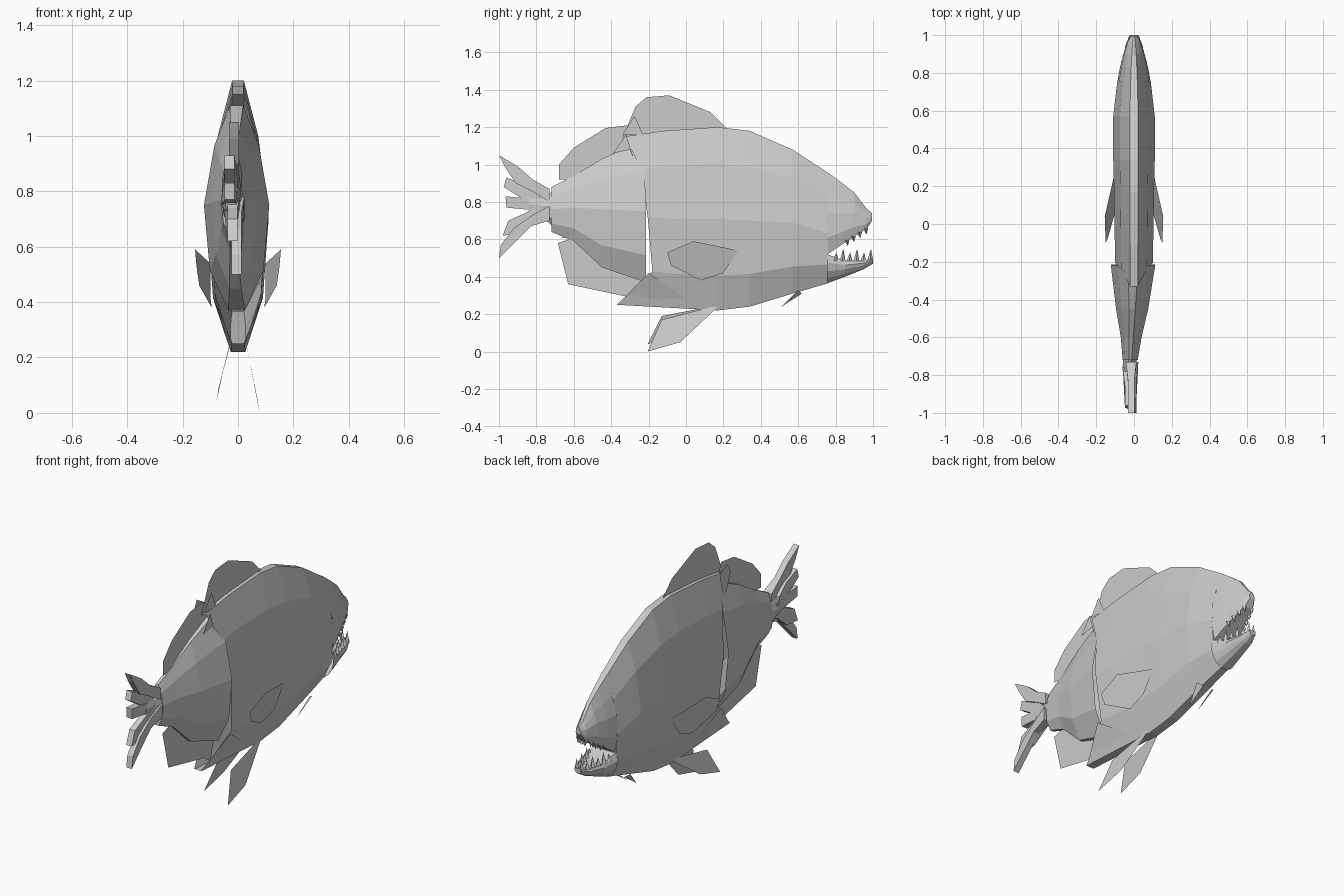
import bpy, math
from mathutils import Vector

if "Cube" in bpy.data.objects:
    bpy.data.objects.remove(bpy.data.objects["Cube"])


def make(name, verts, faces):
    me = bpy.data.meshes.new(name)
    me.from_pydata(verts, [], faces)
    me.update()
    ob = bpy.data.objects.new(name, me)
    bpy.context.collection.objects.link(ob)
    return ob


# Half cross-sections: (width fraction, height fraction about the middle)
BODY = [(.2, 1), (.68, .6), (1, 0), (.82, -.62), (.25, -1)]
UPPER = [(.2, 1), (.6, .5), (.9, 0), (1, -.6), (.8, -1)]
LOWER = [(.85, 1), (1, .5), (.9, 0), (.65, -.6), (.25, -1)]


def loft(name, section, rings, cap_start=False, cap_end=False):
    """Rings are (y or five y levels, top, middle, bottom, half width, x shift)."""
    verts, faces, n = [], [], 10
    for y, zt, zm, zb, w, sx in rings:
        ys = y if isinstance(y, tuple) else (y,) * 5
        right = []
        for (fw, fz), yy in zip(section, ys):
            z = zm + fz * ((zt - zm) if fz > 0 else (zm - zb))
            right.append((fw * w, yy, z))
        verts += [(sx + p[0], p[1], p[2]) for p in right]
        verts += [(sx - p[0], p[1], p[2]) for p in reversed(right)]
    for r in range(len(rings) - 1):
        for i in range(n):
            a, b = r * n + i, r * n + (i + 1) % n
            faces.append((a, b, b + n, a + n))
    if cap_start:
        faces.append(tuple(reversed(range(n))))
    if cap_end:
        k = (len(rings) - 1) * n
        faces.append(tuple(range(k, k + n)))
    return make(name, verts, faces)


def fin(name, pts, x=0.0):
    """Flat sheet in the y-z plane."""
    return make(name, [(x, y, z) for y, z in pts], [tuple(range(len(pts)))])


def lobe(name, pts, x, t_root, t_tip):
    """Solid tail ray; first and last points are at the root."""
    n = len(pts)
    verts = []
    for s in (1, -1):
        for i, (y, z) in enumerate(pts):
            t = t_root if i in (0, n - 1) else t_tip
            verts.append((x + s * t, y, z))
    faces = [tuple(range(n)), tuple(reversed(range(n, 2 * n)))]
    faces += [(i, i + n, (i + 1) % n + n, (i + 1) % n) for i in range(n)]
    return make(name, verts, faces)


# Front shell, open at its slanted rear edge
loft("front_body", BODY, [
    ((-.33, -.24, -.205, -.18, -.37), 1.15, .72, .25, .1, 0),
    ((-.12, -.1, -.08, -.06, -.1), 1.18, .71, .235, .102, 0),
    (.17, 1.2, .71, .22, .106, 0),
    (.34, 1.18, .7, .24, .11, 0),
    (.57, 1.08, .69, .31, .11, 0),
    (.76, .955, .63, .365, .088, 0)], cap_end=True)

# Rear body tapering to the tail root
loft("rear_body", BODY, [
    ((-.27, -.22, -.215, -.215, -.215), 1.11, .75, .37, .118, -.005),
    (-.45, 1.03, .76, .45, .085, -.01),
    (-.6, .94, .77, .59, .055, -.015),
    (-.72, .88, .76, .64, .04, -.02)], cap_end=True)

# Open mouth
loft("upper_head", UPPER, [
    (.755, .96, .74, .52, .088, 0),
    (.83, .905, .74, .57, .074, 0),
    (.9, .85, .74, .615, .056, 0),
    (.965, .765, .72, .655, .036, 0),
    (.995, .74, .72, .7, .018, 0)], cap_end=True)
loft("lower_jaw", LOWER, [
    (.755, .52, .43, .365, .088, 0),
    (.85, .485, .44, .4, .066, 0),
    (.95, .485, .46, .44, .044, 0),
    (1.0, .5, .485, .47, .022, 0)], cap_end=True)

# Teeth along both jaws
def tooth(name, base, tip, r):
    b = Vector(base)
    v = [b + Vector((r * math.cos(a), r * math.sin(a), 0))
         for a in (0, math.pi / 2, math.pi, 3 * math.pi / 2)] + [Vector(tip)]
    make(name, v, [(i, (i + 1) % 4, 4) for i in range(4)])

for side in (-1, 1):
    for i in range(6):
        t = i / 5
        y, x = .8 + .185 * t, side * (.066 - .05 * t)
        h = .055 if i % 2 else .035
        tooth("lower_tooth", (x, y, .485), (x * .95, y + .004, .495 + h), .016)
    for i in range(4):
        t = i / 3
        y, x = .86 + .1 * t, side * (.056 - .03 * t)
        tooth("upper_tooth", (x, y, .595 + .065 * t),
              (x * .9, y + .005, .565 + .06 * t), .014)

# Back and belly fins
fin("front_dorsal_fin", [(-.34, 1.14), (-.27, 1.31), (-.21, 1.36), (-.09, 1.37),
                         (.13, 1.28), (.22, 1.19), (0, 1.15)])
fin("rear_dorsal_fin", [(-.68, .92), (-.68, 1.0), (-.6, 1.09), (-.43, 1.195),
                        (-.31, 1.21), (-.26, 1.09), (-.45, 1.0), (-.58, .92)], -.01)
fin("anal_fin", [(-.685, .58), (-.63, .36), (-.3, .29), (-.24, .25), (-.2, .4),
                 (-.45, .48), (-.6, .61)], -.01)
fin("anal_fin_tip", [(-.67, .61), (-.6, .6), (-.58, .64)], -.01)
for x, pts in ((-.05, [(-.34, 1.15), (-.31, 1.21), (-.24, 1.17), (-.28, 1.0)]),
               (.02, [(-.34, 1.16), (-.275, 1.26), (-.23, 1.16)]),
               (.045, [(-.39, 1.06), (-.32, 1.16), (-.27, 1.0), (-.3, 1.08)])):
    fin("back_spike", pts, x)

# Paired fins and chin barbs
for side, lift in ((1, 0), (-1, .04)):
    pelvic = [(.03, .18, .25), (.045, -.13, .17 + lift / 2), (.078, -.205, lift),
              (.07, -.03, .05 + lift), (.035, .15, .22)]
    pect = [(.1, .28, .54), (.155, .04, .59), (.15, -.1, .53), (.14, -.08, .46),
            (.095, .08, .38), (.1, .2, .42)]
    barb = [(.06, .6, .33), (.03, .5, .23), (.03, .54, .26), (.03, .62, .31)]
    for nm, pts in (("pelvic_fin", pelvic), ("pectoral_fin", pect), ("chin_barb", barb)):
        make(nm, [(side * x, y, z) for x, y, z in pts], [tuple(range(len(pts)))])
    # Rear lower flap of the shell
    make("belly_flap", [(side * x, y, z) for x, y, z in
                        [(.02, -.37, .25), (.09, -.2, .42), (.05, -.02, .3), (.02, 0, .23)]],
         [(0, 1, 2, 3)])

# Tail root and spreading rays
loft("tail_root", BODY, [
    (-.70, .86, .77, .66, .036, -.02),
    (-.77, .83, .78, .72, .036, -.025),
    (-.84, .87, .79, .69, .022, -.025)], True, True)
for x, pts in (
        (-.015, [(-.73, .8), (-.83, .86), (-.91, .9), (-.97, .99), (-1, 1.05),
                 (-.9, .99), (-.82, .92), (-.73, .87)]),
        (-.03, [(-.78, .78), (-.88, .82), (-.975, .88), (-.96, .93), (-.86, .89), (-.78, .84)]),
        (-.03, [(-.76, .75), (-.96, .77), (-.965, .83), (-.76, .81)]),
        (-.02, [(-.78, .71), (-.88, .63), (-.98, .62), (-.95, .7), (-.86, .74), (-.78, .79)]),
        (-.005, [(-.73, .7), (-.83, .67), (-.93, .57), (-1, .5), (-.99, .57),
                 (-.92, .66), (-.82, .73), (-.73, .78)])):
    lobe("tail_ray", pts, x, .028, .018)
